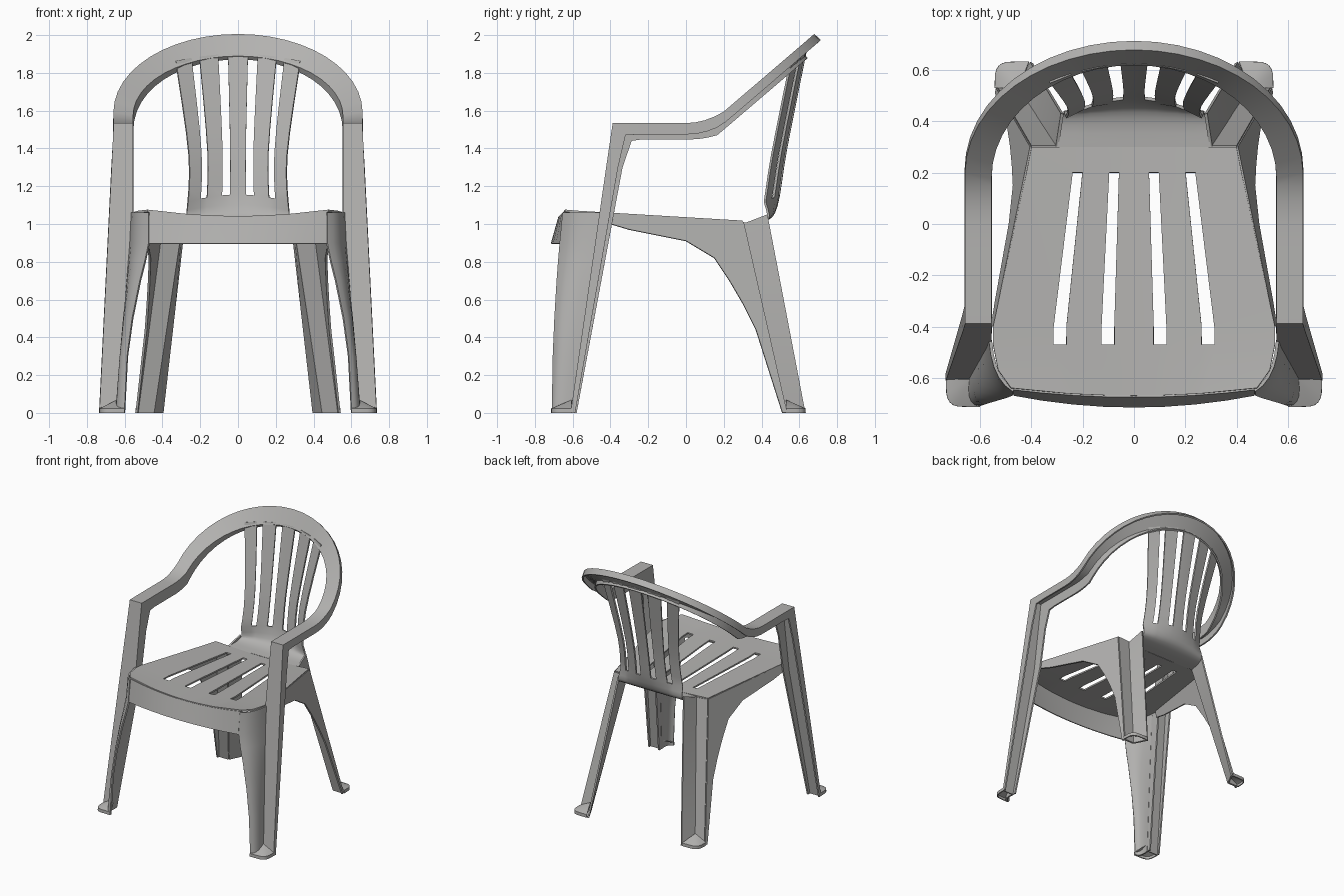
import bpy, bmesh
from math import sin, cos, radians
from mathutils import Vector

if "Cube" in bpy.data.objects:
    bpy.data.objects.remove(bpy.data.objects["Cube"], do_unlink=True)

GREY = (0.45, 0.445, 0.435, 1)
plastic = bpy.data.materials.new("grey_plastic")
plastic.use_nodes = True
plastic.diffuse_color = GREY
plastic.node_tree.nodes["Principled BSDF"].inputs["Base Color"].default_value = GREY


def shell(name, rows, hole=lambda row, column: False, thickness=0.012):
    """Thin mirrored sheet over a grid of points."""
    bm = bmesh.new()
    grid = [[bm.verts.new(point) for point in row] for row in rows]
    for r, (upper, lower) in enumerate(zip(grid, grid[1:])):
        for c in range(len(upper) - 1):
            if not hole(r, c):
                bm.faces.new((upper[c], upper[c + 1], lower[c + 1], lower[c]))
    bmesh.ops.remove_doubles(bm, verts=bm.verts, dist=0.001)
    loose = [vert for vert in bm.verts if not vert.link_faces]
    bmesh.ops.delete(bm, geom=loose, context='VERTS')
    bmesh.ops.recalc_face_normals(bm, faces=bm.faces)
    mesh = bpy.data.meshes.new(name)
    bm.to_mesh(mesh)
    bm.free()
    mesh.materials.append(plastic)
    obj = bpy.data.objects.new(name, mesh)
    bpy.context.collection.objects.link(obj)
    obj.modifiers.new("mirror", 'MIRROR')
    solid = obj.modifiers.new("solid", 'SOLIDIFY')
    solid.thickness = thickness
    solid.offset = 0
    bpy.ops.object.select_all(action='DESELECT')
    obj.select_set(True)
    bpy.context.view_layer.objects.active = obj
    for modifier in ("mirror", "solid"):
        bpy.ops.object.modifier_apply(modifier=modifier)
    bpy.ops.object.shade_smooth_by_angle(angle=radians(32))


def mix(a, b, t):
    return a + (b - a) * t


def blend(first, last, steps):
    """Rows of points passing from one edge to another."""
    return [[Vector(a).lerp(Vector(b), k / steps) for a, b in zip(first, last)]
            for k in range(steps + 1)]


def spline(a, b, c, d, t):
    return b + t / 2 * (c - a + t * (2 * a - 5 * b + 4 * c - d + t * (3 * b - a - 3 * c + d)))


def smooth(stations, steps):
    """Resample stations with a smooth curve."""
    padded = [stations[0], *stations, stations[-1]]
    result = []
    for i in range(len(stations) - 1):
        for k in range(steps):
            result.append([spline(*values, k / steps) for values in zip(*padded[i:i + 4])])
    return result + [stations[-1]]


# Shared curves of the seat
def seat_middle(y):
    return 1.01 - 0.04 * y


def seat_edge(y):
    return 1.03 - 0.06 * y


# Seat: dished sheet with slots that converge to the rear
seat_columns = (0, 0.14, 0.23, 0.48, 0.57, 1)
seat = []
for y, half in ((-0.67, 0.48), (-0.57, 0.53), (-0.47, 0.55), (-0.4, 0.55), (0.2, 0.42), (0.3, 0.4)):
    bow = 0.03 if not seat else 0
    seat.append([(half * f, y + bow * f * f, mix(seat_middle(y), seat_edge(y), f * f))
                 for f in seat_columns])
shell("seat", seat, lambda row, column: row in (2, 3) and column in (1, 3))

# Backrest: hollowed sheet curving up from the seat, cut into five slats
back_columns = (0, 0.16, 0.32, 0.62, 0.75, 1)
back_profile = [(0.3, 1, 0.3), (0.42, 1.02, 0.28), (0.48, 1.1, 0.27), (0.53, 1.4, 0.26), (0.63, 1.9, 0.33)]
back = []
for y, z, half in smooth(back_profile, 4):
    hollow = min(0.075, (z - 1) / 2)
    back.append([(half * f, y - hollow * f * f, z - hollow * f * f / 2) for f in back_columns])
shell("backrest", back, lambda row, column: row > 8 and column in (1, 3))


# Front leg: line of the channel corner, from the foot to the arm
def leg_corner(z):
    return Vector((max(0.56, 0.64 - 0.08 * z), 0.145 * z - 0.607, z))


def section(inner, outer, back, drop, depth):
    """Strip with a lip on each edge; depth scales the inner lip."""
    lip = Vector((0, back, -drop))
    inner, outer = Vector(inner), Vector(outer)
    return [inner + lip * depth, inner, outer, outer + lip]


# Arm rail: legs, level arms, then a rising half ellipse around the back
rail = []
for z in (0, 0.5, 1, 1.3):
    corner = leg_corner(z)
    rail.append(section(corner, (0.73 - 0.05 * z, corner.y, z), 0.02 + 0.03 * z, 0, 1.4))
corner = leg_corner(1.53)
rail.append(section(corner, (0.655, corner.y, corner.z), 0.065, 0.06, 1.5))
for y in (-0.25, -0.1, 0, 0.05, 0.1, 0.15):
    rise = (max(0, y) / 0.2) ** 2
    rail.append(section((0.56, y, 1.53 + 0.04 * rise), (0.655, y, 1.53 + 0.06 * rise),
                        0.01, 0.055, 1.5))
for step in range(13):
    angle = radians(step * 7.5)
    s, c = sin(angle), cos(angle)
    c = 0 if step == 12 else c
    rail.append(section((0.56 * c, 0.18 + 0.445 * s, 1.57 + 0.32 * s),
                        (0.655 * c, 0.2 + 0.48 * s, 1.59 + 0.41 * s),
                        mix(0.01, 0.03, s), mix(0.05, 0.03, s), 1.5 - s))
shell("arm_rail_and_front_leg", rail)

# Front apron hanging from the bowed seat edge
apron_top, apron_low = [], []
for x in (0, 0.12, 0.24, 0.36, 0.47):
    square = x * x
    y = 0.13 * square - 0.67
    apron_top.append((x, y, 1.037 + 0.13 * square))
    apron_low.append((x, y - 0.04 + 0.08 * square, 0.895))
shell("front_apron", blend(apron_top, apron_low, 2))

# Rounded front leg wall, from the apron end down to the foot
wall = []
for z in (1.06, 0.9, 0.8, 0.7, 0.5, 0.3, 0):
    edge = Vector((max(0.47, 0.6 - 0.17 * z * z), 0.05 * z * z - 0.705, z))
    bulge = Vector((0.07, -0.1, 0))
    wall.append([edge.lerp(leg_corner(z), t) + bulge * t * (1 - t)
                 for t in (0, 0.2, 0.4, 0.6, 0.8, 1)])
shell("front_leg_wall", wall)


# Side skirt: one leaning surface, cut by an arch and narrowing into the rear leg
def skirt(y, z):
    return (0.465 - 0.215 * y + 0.18 * (1.01 - z), y, z)


skirt_top, skirt_low = [], []
for top_y, low_y, low_z in ((-0.4, -0.4, 1), (-0.3, -0.3, 0.97), (0, 0, 0.91), (0.15, 0.15, 0.82),
                            (0.3, 0.23, 0.7), (0.36, 0.3, 0.58), (0.43, 0.37, 0.44), (0.53, 0.51, 0)):
    top_z = seat_edge(top_y) if top_y <= 0.3 else (0.53 - top_y) * 4.4
    skirt_top.append(skirt(top_y, top_z))
    skirt_low.append(skirt(low_y, low_z))
shell("side_skirt", blend(skirt_top, skirt_low, 2))

# Rear leg channel: back-facing strip and inner wall
channel_top, channel_foot = (0.3, 0.3, 1), (0.45, 0.53, 0)
shell("rear_leg_strip", blend([skirt(0.3, 1.01), channel_top], [skirt(0.53, 0), channel_foot], 2))
shell("rear_leg_wall", blend([channel_top, (0.28, 0.43, 1.05)], [channel_foot, (0.4, 0.63, 0)], 2))


# Feet: rounded pads rising to the corner of each leg channel
def foot(name, x, y, length):
    outline = []
    for step in range(7):
        angle = radians(step * 15)
        outline.append((x + 0.09 * abs(cos(angle)) ** 0.5, y + length * sin(angle) ** 0.5))
    outline.append((x - 0.04, y + length))
    rim = [[(px, py, z) for px, py in outline] for z in (0, 0.022)]
    shell(name, rim + [[(x, y, 0.065)] * len(outline)], thickness=0.008)


foot("front_foot", 0.64, -0.605, -0.105)
foot("rear_foot", 0.45, 0.53, 0.1)
